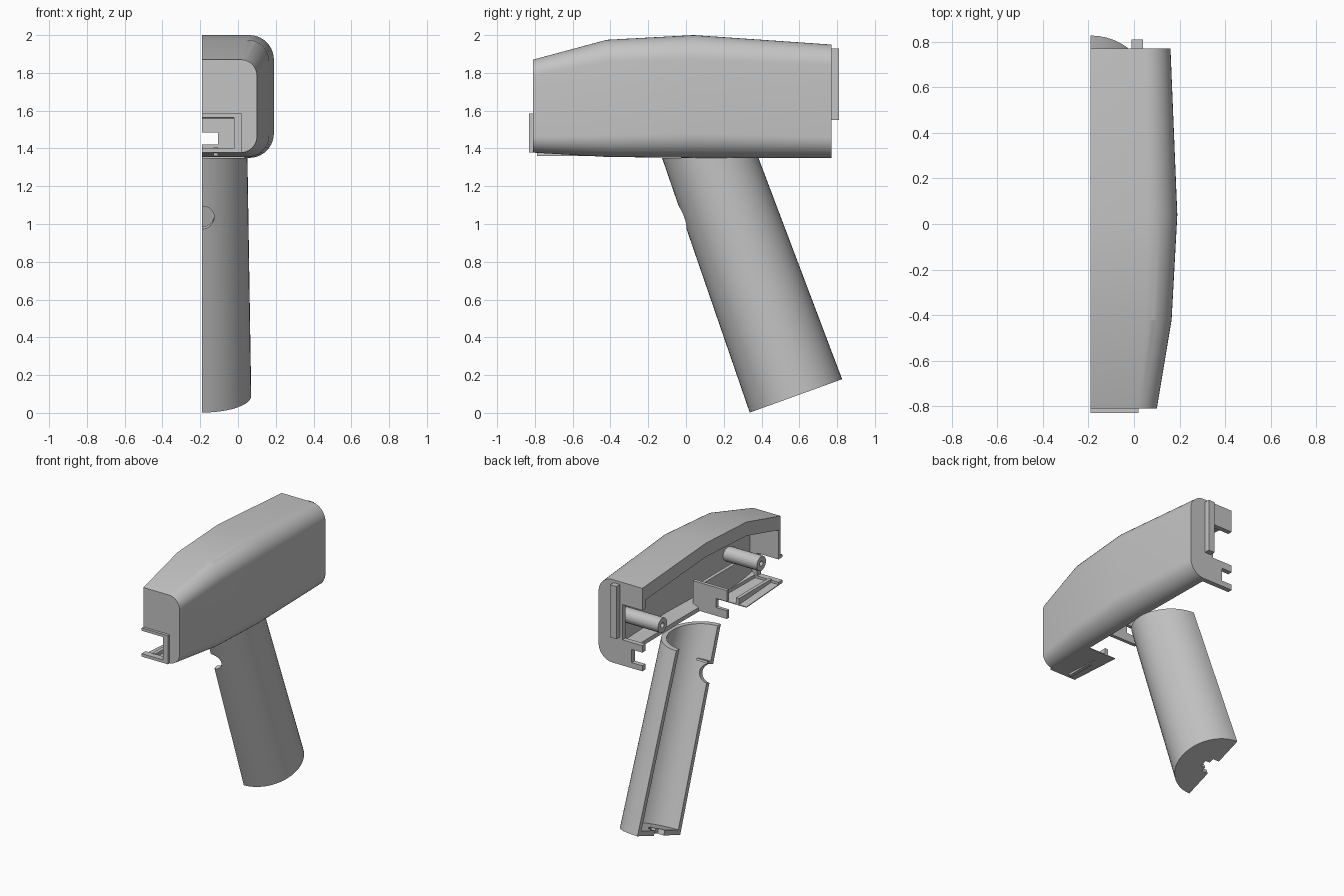
import bpy, bmesh, math
from mathutils import Vector

if "Cube" in bpy.data.objects:
    bpy.data.objects.remove(bpy.data.objects["Cube"])

mat = bpy.data.materials.new("plain_grey")
mat.use_nodes = True
grey = (0.55, 0.55, 0.55, 1)
mat.diffuse_color = grey
mat.node_tree.nodes["Principled BSDF"].inputs["Base Color"].default_value = grey

CUT = -0.19  # plane where the two housing halves meet


def smooth(ob):
    bpy.ops.object.select_all(action='DESELECT')
    ob.select_set(True)
    bpy.context.view_layer.objects.active = ob
    bpy.ops.object.shade_smooth_by_angle(angle=math.radians(12.5))


def loft(name, rings, caps=True):
    """Skin a list of closed rings that have equal point counts."""
    bm = bmesh.new()
    rows = [[bm.verts.new(p) for p in ring] for ring in rings]
    n = len(rows[0])
    for a, b in zip(rows, rows[1:]):
        for i in range(n):
            j = (i + 1) % n
            bm.faces.new((a[i], a[j], b[j], b[i]))
    if caps:
        bm.faces.new(rows[0])
        bm.faces.new(rows[-1])
    bmesh.ops.recalc_face_normals(bm, faces=bm.faces)
    me = bpy.data.meshes.new(name)
    bm.to_mesh(me)
    bm.free()
    me.materials.append(mat)
    ob = bpy.data.objects.new(name, me)
    bpy.context.collection.objects.link(ob)
    smooth(ob)
    return ob


def plate(name, outline, y0, y1):
    """Extrude an (x, z) outline along y."""
    return loft(name, [[(x, y, z) for x, z in outline] for y in (y0, y1)])


def box(name, x0, x1, y0, y1, z0, z1):
    return plate(name, [(x0, z0), (x1, z0), (x1, z1), (x0, z1)], y0, y1)


def arc(cx, cz, r, a0, a1, n=10):
    return [(cx + r * math.cos(math.radians(a0 + (a1 - a0) * i / n)),
             cz + r * math.sin(math.radians(a0 + (a1 - a0) * i / n)))
            for i in range(n + 1)]


def notch(depth, z0, z1):
    """Cut-out open to the parting plane, listed upwards."""
    return [(CUT, z0), (depth, z0), (depth, z1), (CUT, z1)]


# Body stations: y, bottom, top, outer x, corner radius
stations = [(-0.81, 1.378, 1.87, 0.10, 0.085), (-0.42, 1.355, 1.975, 0.165, 0.115),
            (0.04, 1.35, 2.0, 0.19, 0.13), (0.77, 1.35, 1.95, 0.16, 0.11)]


def outer(s):
    y, zb, zt, xo, r = s
    return ([(CUT, zt)] + arc(xo - r, zt - r, r, 90, 0)
            + arc(xo - r, zb + r, r, 0, -90))


def shell_ring(s):
    y, zb, zt, xo, r = s
    xi, zc, f = xo - 0.065, zt - 0.1, 0.04
    inner = ([(xo - r - 0.02, zb), (xo - r - 0.02, zb + 0.03), (xi, zb + 0.065)]
             + arc(xi - f, zc - f, f, 0, 90, 4) + [(CUT, zc)])
    return [(x, y, z) for x, z in outer(s) + inner]


loft("body_shell", [shell_ring(s) for s in stations], caps=False)

# End walls with cut-outs for the cable and connector
plate("back_wall", outer(stations[-1]) + [(CUT, 1.35)]
      + notch(-0.105, 1.39, 1.485) + notch(-0.03, 1.535, 1.79), 0.735, 0.77)
plate("front_wall", outer(stations[0]) + [(CUT, 1.378)]
      + notch(-0.02, 1.40, 1.565), -0.81, -0.785)
plate("front_frame", [(CUT, 1.585), (0.02, 1.585), (0.02, 1.378), (CUT, 1.378)]
      + notch(-0.02, 1.40, 1.565), -0.83, -0.81)
box("back_rail", -0.01, 0.04, 0.77, 0.81, 1.55, 1.93)

# Thin floor under the nose
floor = []
for y, zb, zt, xo, r in stations[:2]:
    floor.append([(CUT, y, zb), (xo - r, y, zb), (xo - r, y, zb + 0.006), (CUT, y, zb + 0.006)])
loft("nose_floor", floor)

# Cable channel inside the nose
plate("channel_partition", [(CUT, 1.565), (0.08, 1.565), (0.08, 1.36), (CUT, 1.36)]
      + notch(-0.105, 1.42, 1.485), -0.22, -0.195)
box("channel_side", 0.02, 0.045, -0.79, -0.2, 1.39, 1.55)
box("channel_rail", -0.13, -0.105, -0.79, -0.42, 1.36, 1.405)

# Screw bosses
for name, y, z, root in (("front_boss", -0.59, 1.61, 0.08), ("back_boss", 0.54, 1.595, 0.11)):
    loft(name, [[(x, y + p, z + q) for p, q in arc(0, 0, r, 0, 345, 23)]
                for x, r in ((root, 0.052), (CUT, 0.052), (CUT, 0.018), (-0.08, 0.018))])

# Grip: leaning half tube, trimmed level at the top
axis = Vector((0, -0.455, 1.26)).normalized()
across = Vector((0, axis.z, -axis.y))
base = Vector((CUT, 0.582, 0.09))
LENGTH = 1.34


def grip_point(deg, inset, t):
    c, s = math.cos(math.radians(deg)), math.sin(math.radians(deg))
    side = across * c + Vector((s, 0, 0))
    low = base + side * (0.26 - inset)
    high = base + axis * LENGTH + side * (0.24 - inset)
    return low.lerp(high, t * (1.35 - low.z) / (high.z - low.z))


def grip_ring(t):
    angles = [i * 7.5 for i in range(25)]
    return ([grip_point(a, 0, t) for a in angles]
            + [grip_point(a, 0.035, t) for a in reversed(angles)])


grip = loft("grip", [grip_ring(t) for t in (0, 0.35, 0.7, 0.84, 1)])

# Button hole through the front of the grip
hole = Vector((CUT, -0.02, 1.033))
cut = loft("button_hole_cutter", [[hole + across * d + axis * q + Vector((p, 0, 0))
           for p, q in arc(0, 0, 0.064, 0, 350, 35)] for d in (-0.15, 0.12)])
cut.hide_render = True
mod = grip.modifiers.new("button_hole", 'BOOLEAN')
mod.operation, mod.solver, mod.object = 'DIFFERENCE', 'EXACT', cut
bpy.context.view_layer.objects.active = grip
bpy.ops.object.modifier_apply(modifier=mod.name)
bpy.data.objects.remove(cut)
smooth(grip)

# Grip base with a stepped cable slot
cap = arc(0, 0, 0.255, 0, 180, 24) + [(-0.06, 0), (-0.06, 0.05), (-0.025, 0.05),
      (-0.025, 0.085), (0.025, 0.085), (0.025, 0.05), (0.06, 0.05), (0.06, 0)]
loft("grip_base", [[base + across * u + Vector((v, 0, 0)) + axis * h for u, v in cap]
                   for h in (0, 0.035)])

# Small stop inside the grip above the button hole
loft("button_stop", [[base + across * u + Vector((v, 0, 0)) + axis * h
     for u, v in ((-0.22, 0), (-0.17, 0), (-0.17, 0.09), (-0.2, 0.09))] for h in (1.16, 1.175)])
